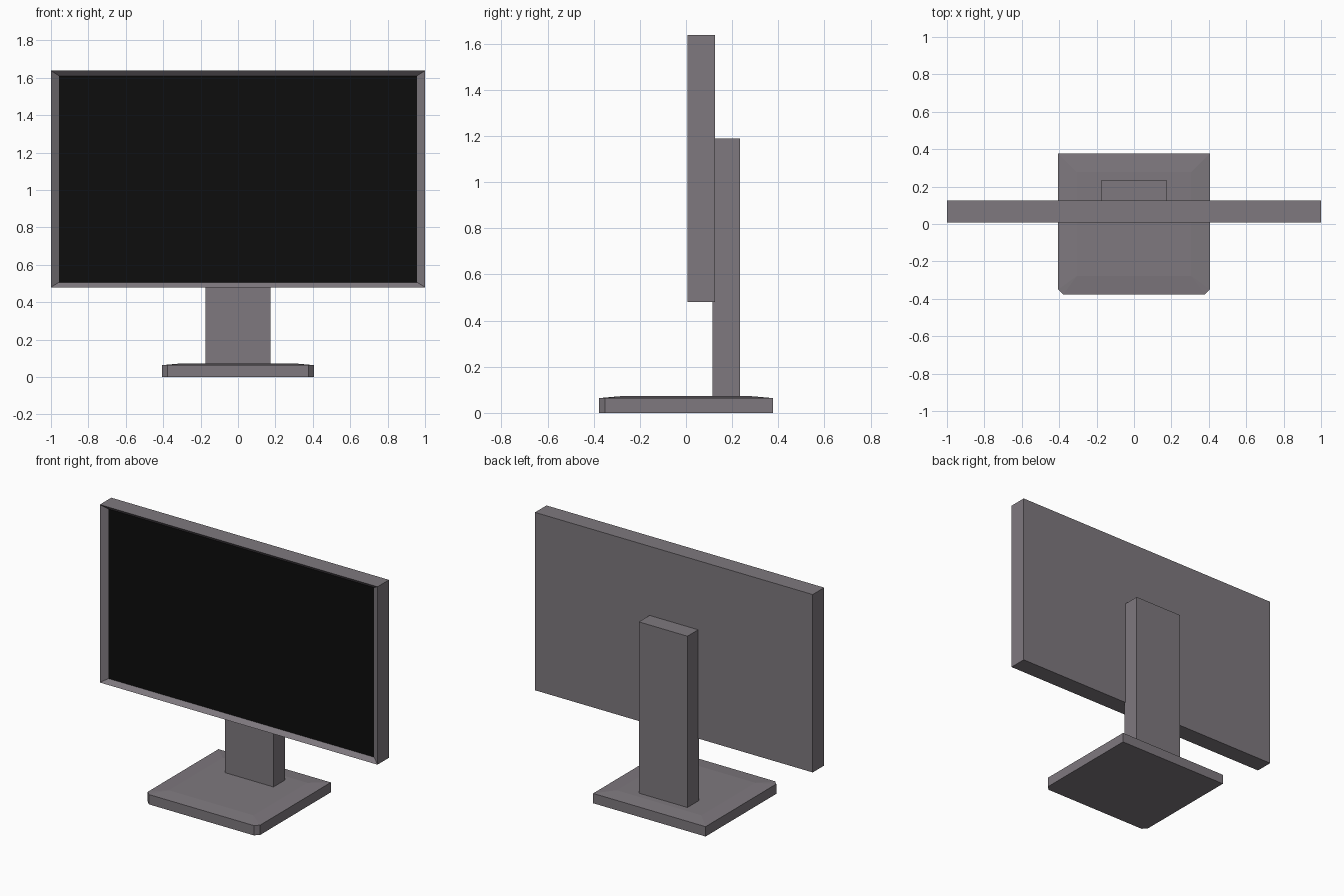
import bpy, bmesh

if "Cube" in bpy.data.objects:
    bpy.data.objects.remove(bpy.data.objects["Cube"], do_unlink=True)


def make_material(name, rgb, rough):
    mat = bpy.data.materials.new(name)
    mat.use_nodes = True
    mat.diffuse_color = (*rgb, 1)
    bsdf = mat.node_tree.nodes["Principled BSDF"]
    bsdf.inputs["Base Color"].default_value = (*rgb, 1)
    bsdf.inputs["Roughness"].default_value = rough
    return mat


grey = make_material("warm grey plastic", (0.21, 0.19, 0.21), 0.6)
black = make_material("black screen", (0.004, 0.004, 0.004), 0.4)


def finish(name, bm, *mats):
    bmesh.ops.recalc_face_normals(bm, faces=bm.faces)
    mesh = bpy.data.meshes.new(name)
    bm.to_mesh(mesh)
    bm.free()
    obj = bpy.data.objects.new(name, mesh)
    bpy.context.collection.objects.link(obj)
    for mat in mats:
        mesh.materials.append(mat)
    return obj


def box(x, y0, y1, z0, z1):
    """Box centred on x = 0, with half width x."""
    bm = bmesh.new()
    bmesh.ops.create_cube(bm, size=1)
    for v in bm.verts:
        v.co.x *= 2 * x
        v.co.y = y1 if v.co.y > 0 else y0
        v.co.z = z1 if v.co.z > 0 else z0
    return bm


# Panel: the front is inset and pushed back, leaving a sloping bezel
FRONT, BOTTOM, TOP = 0.007, 0.48, 1.638
bm = box(1, FRONT, 0.125, BOTTOM, TOP)
bm.normal_update()
screen = min(bm.faces, key=lambda f: f.calc_center_median().y)
bmesh.ops.inset_region(bm, faces=[screen], thickness=0.02)
for v in screen.verts:
    v.co.x = 0.957 if v.co.x > 0 else -0.957
    v.co.z = TOP - 0.027 if v.co.z > 1 else BOTTOM + 0.027
    v.co.y = FRONT + 0.027
screen.material_index = 1
finish("display_panel", bm, grey, black)

# Upright behind the panel
finish("stand_column", box(0.175, 0.115, 0.235, 0.06, 1.188), grey)

# Base: front corners cut off, top rising to a shallow plateau
bm = box(0.405, -0.377, 0.377, 0, 0.064)
corners = [e for e in bm.edges
           if all(v.co.y < 0 for v in e.verts)
           and abs(e.verts[0].co.x - e.verts[1].co.x) < 0.001]
bmesh.ops.bevel(bm, geom=corners, offset=0.027, segments=1, affect='EDGES')
bm.normal_update()
top = max(bm.faces, key=lambda f: f.calc_center_median().z)
bmesh.ops.inset_region(bm, faces=[top], thickness=0.1)
for v in top.verts:
    v.co.x = 0.305 if v.co.x > 0 else -0.305
    v.co.y = 0.277 if v.co.y > 0 else -0.277
    v.co.z = 0.073
bmesh.ops.remove_doubles(bm, verts=bm.verts, dist=0.0005)
finish("stand_base", bm, grey)
